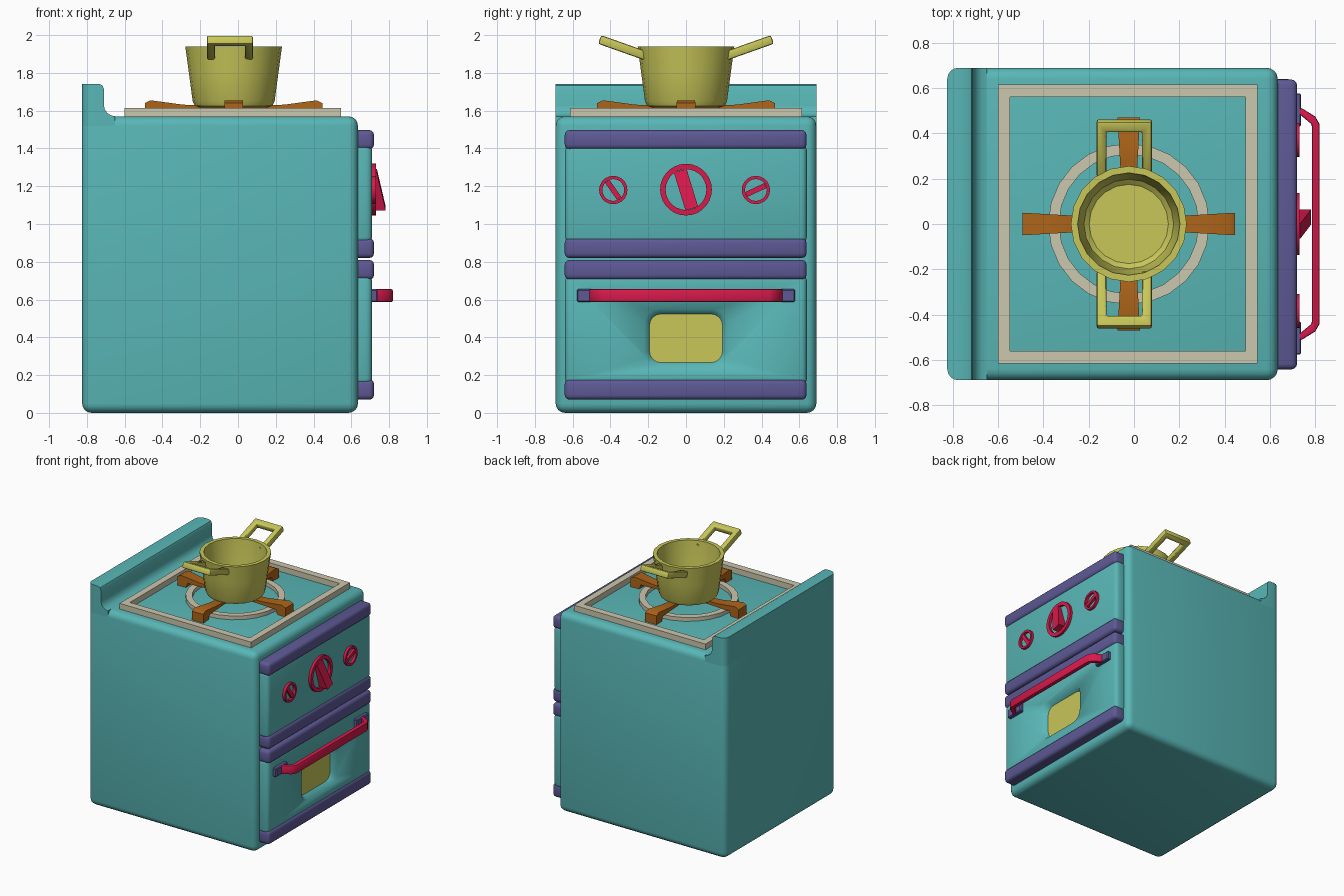
import bpy, bmesh
from math import sin, cos, pi, radians

if "Cube" in bpy.data.objects:
    bpy.data.objects.remove(bpy.data.objects["Cube"])


def material(name, rgb):
    m = bpy.data.materials.new(name)
    m.diffuse_color = (*rgb, 1)
    m.use_nodes = True
    m.node_tree.nodes["Principled BSDF"].inputs["Base Color"].default_value = m.diffuse_color
    return m


TEAL = material("teal", (0.10, 0.47, 0.47))
PURPLE = material("purple", (0.11, 0.10, 0.30))
RED = material("red", (0.68, 0.01, 0.07))
ORANGE = material("orange", (0.42, 0.13, 0.01))
YELLOW = material("yellow", (0.58, 0.57, 0.10))
CREAM = material("cream", (0.60, 0.57, 0.42))


def loft(name, loops, mat, caps=True, cyclic=False, bevel=0, segs=3, pick=None):
    """Skin a row of equal-length point loops; optionally bevel the hard edges."""
    bm = bmesh.new()
    rows = [[bm.verts.new(p) for p in loop] for loop in loops]
    n = len(rows[0])
    for a, b in zip(rows, rows[1:] + (rows[:1] if cyclic else [])):
        for i in range(n):
            j = (i + 1) % n
            bm.faces.new((a[i], a[j], b[j], b[i]))
    if caps and not cyclic:
        bm.faces.new(rows[0])
        bm.faces.new(rows[-1])
    bmesh.ops.recalc_face_normals(bm, faces=bm.faces[:])
    if bevel:
        edges = [e for e in bm.edges if e.calc_face_angle(0) > radians(50)
                 and (pick is None or pick(e))]
        bmesh.ops.bevel(bm, geom=edges, offset=bevel, offset_type='OFFSET',
                        segments=segs, profile=0.5, affect='EDGES', clamp_overlap=True)
    for f in bm.faces:
        f.smooth = True
    bm.normal_update()
    for e in bm.edges:
        e.smooth = e.calc_face_angle(0) < radians(35)
    me = bpy.data.meshes.new(name)
    bm.to_mesh(me)
    bm.free()
    me.materials.append(mat)
    ob = bpy.data.objects.new(name, me)
    bpy.context.collection.objects.link(ob)
    return ob


def put(pts, axis, d):
    """Place 2D points in the plane at distance d along the axis."""
    return [{'x': (d, a, b), 'y': (a, d, b), 'z': (a, b, d)}[axis] for a, b in pts]


def prism(name, pts, axis, lo, hi, mat, **kw):
    return loft(name, [put(pts, axis, lo), put(pts, axis, hi)], mat, **kw)


def rect(x0, x1, y0, y1):
    return [(x0, y0), (x1, y0), (x1, y1), (x0, y1)]


def box(name, x0, x1, y0, y1, z0, z1, mat, **kw):
    return prism(name, rect(x0, x1, y0, y1), 'z', z0, z1, mat, **kw)


def ring(name, outer, inner, axis, lo, hi, mat):
    return loft(name, [put(outer, axis, lo), put(outer, axis, hi),
                       put(inner, axis, hi), put(inner, axis, lo)], mat, cyclic=True)


def circle(cx, cy, r, n):
    return [(cx + r * cos(2 * pi * i / n), cy + r * sin(2 * pi * i / n)) for i in range(n)]


def rounded(cx, cy, hw, hh, r, n=5):
    pts = []
    for k, (sx, sy) in enumerate([(1, 1), (-1, 1), (-1, -1), (1, -1)]):
        for i in range(n):
            a = pi / 2 * (k + i / (n - 1))
            pts.append((cx + sx * (hw - r) + r * cos(a), cy + sy * (hh - r) + r * sin(a)))
    return pts


# Body and back ledge with a curved foot
box("oven_body", -0.825, 0.635, -0.69, 0.69, 0, 1.57, TEAL, bevel=0.05, segs=4)
ledge = [(-0.825, 1.52), (-0.825, 1.742), (-0.735, 1.742), (-0.718, 1.734), (-0.71, 1.715)]
ledge += [(-0.65 + 0.06 * cos(a), 1.63 + 0.06 * sin(a))
          for a in [pi + i * pi / 8 for i in range(5)]]
ledge += [(-0.65, 1.52)]
prism("back_ledge", ledge, 'y', -0.69, 0.69, TEAL, bevel=0.05, segs=4,
      pick=lambda e: all(v.co.x < -0.82 for v in e.verts)
      and abs(e.verts[0].co.y - e.verts[1].co.y) < 1e-4)

# Control panel and oven door with purple trim strips
box("control_panel", 0.60, 0.71, -0.64, 0.64, 0.90, 1.42, TEAL, bevel=0.03)
door = box("oven_door", 0.60, 0.71, -0.64, 0.64, 0.15, 0.73, TEAL, bevel=0.03)
for name, z0, z1 in [("panel_top_trim", 1.395, 1.497), ("panel_bottom_trim", 0.82, 0.925),
                     ("door_top_trim", 0.705, 0.81), ("door_bottom_trim", 0.07, 0.177)]:
    box(name, 0.60, 0.72, -0.642, 0.638, z0, z1, PURPLE, bevel=0.025)

# Window recess with its pane
cut = loft("window_cutter", [put(rounded(0, 0.395, 0.19, 0.125, 0.06), 'x', 0.66),
                             put(rounded(0, 0.395, 0.225, 0.157, 0.08), 'x', 0.715)], TEAL)
cut.hide_render = True
cut.hide_viewport = True
mod = door.modifiers.new("window_recess", 'BOOLEAN')
mod.object = cut
mod.operation = 'DIFFERENCE'
prism("window_pane", rounded(0, 0.395, 0.193, 0.129, 0.06), 'x', 0.65, 0.667, YELLOW)

# Door handle and its mounts
path = [(0.725, -0.505), (0.79, -0.455), (0.822, -0.43)]
path = [(0.735, -0.515), (0.80, -0.475), (0.82, -0.44), (0.82, 0.44), (0.80, 0.475),
        (0.735, 0.515), (0.725, 0.49), (0.785, 0.44), (0.785, -0.44), (0.725, -0.49)]
prism("door_handle", path, 'z', 0.587, 0.655, RED, bevel=0.008, segs=2)
for side in (-1, 1):
    y0, y1 = sorted((side * 0.43, side * 0.577))
    box("handle_mount", 0.70, 0.738, y0, y1, 0.587, 0.655, PURPLE, bevel=0.006, segs=1)


# Knobs: ring plus a turned grip bar
def knob(name, y, z, r, r_in, half_w, angle, x_top, x_bot, n):
    ring(name + "_ring", circle(y, z, r, n), circle(y, z, r_in, n), 'x', 0.70, 0.73, RED)
    ca, sa = cos(radians(angle)), sin(radians(angle))
    h = r_in * 0.97
    corners = [(-half_w, -h), (half_w, -h), (half_w, h), (-half_w, h)]
    turned = [(y + u * ca - v * sa, z + u * sa + v * ca) for u, v in corners]
    tops = [(x_bot if v < 0 else x_top, *p) for (u, v), p in zip(corners, turned)]
    loft(name + "_grip", [put(turned, 'x', 0.70), tops], RED)


knob("main_knob", 0, 1.182, 0.137, 0.108, 0.035, 17, 0.735, 0.782, 28)
knob("left_knob", -0.385, 1.18, 0.075, 0.058, 0.014, 35, 0.728, 0.728, 20)
knob("right_knob", 0.37, 1.18, 0.075, 0.058, 0.014, -65, 0.728, 0.728, 20)

# Hob frame and burner ring
ring("hob_frame", rect(-0.60, 0.545, -0.615, 0.615), rect(-0.548, 0.493, -0.56, 0.56),
     'z', 1.56, 1.615, CREAM)
CX = -0.023
ring("burner_ring", circle(CX, 0, 0.356, 24), circle(CX, 0, 0.308, 24), 'z', 1.56, 1.60, CREAM)

# Four pan supports, wider and footed at the outer end
arm = [(0, 1.605), (0.385, 1.605), (0.40, 1.565), (0.47, 1.565), (0.47, 1.64),
       (0.44, 1.655), (0.27, 1.632), (0, 1.618)]
for k in range(4):
    c, s = cos(k * pi / 2), sin(k * pi / 2)
    sides = []
    for sg in (-1, 1):
        w = [(r, sg * (0.023 + 0.057 * r), z) for r, z in arm]
        sides.append([(CX + r * c - t * s, r * s + t * c, z) for r, t, z in w])
    loft("pan_support", sides, ORANGE)

# Pot: outer wall, rim, inner wall
pot = [(0.185, 1.618), (0.205, 1.625), (0.217, 1.65), (0.237, 1.80), (0.256, 1.94),
       (0.226, 1.94), (0.205, 1.72), (0.198, 1.69), (0.175, 1.67)]
loft("pot", [put(circle(CX, 0, r, 20), 'z', z) for r, z in pot], YELLOW)

# Two tilted loop handles on the pot
U = [(-0.122, 0), (-0.122, 0.26), (0.122, 0.26), (0.122, 0),
     (0.079, 0), (0.079, 0.212), (-0.079, 0.212), (-0.079, 0)]
tilt = radians(19.5)
for side in (-1, 1):
    faces = [[(CX - 0.02 + x, side * (0.212 + t * cos(tilt) - h * sin(tilt)),
               1.89 + t * sin(tilt) + h * cos(tilt)) for x, t in U] for h in (-0.024, 0.024)]
    loft("pot_handle", faces, YELLOW, bevel=0.01, segs=2)
